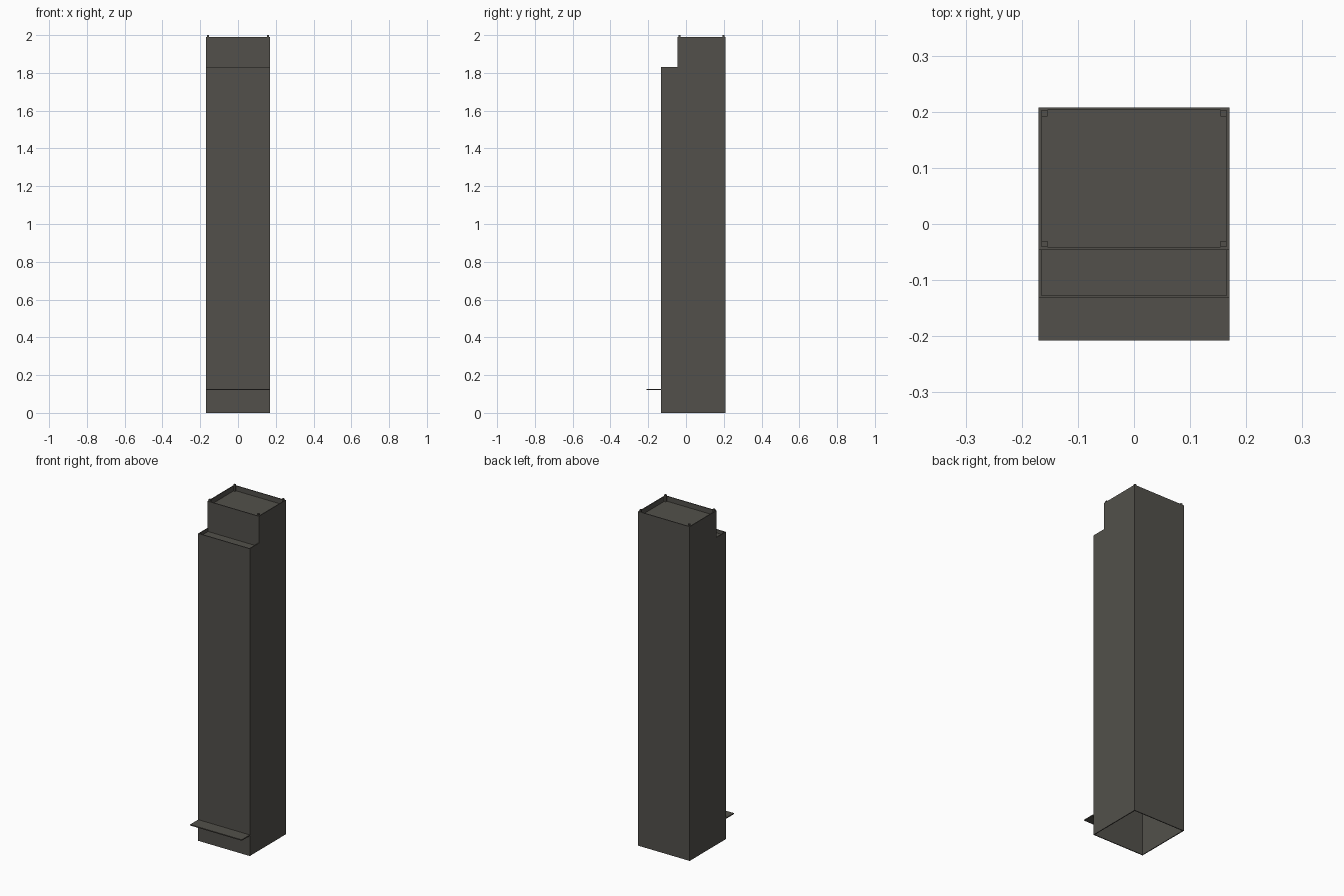
import bpy, bmesh

if "Cube" in bpy.data.objects:
    bpy.data.objects.remove(bpy.data.objects["Cube"])

W = 0.17                          # half width
T = 0.005                         # sheet thickness
YB, YF, YU = 0.208, -0.132, -0.046  # back, lower front, upper front
ZT, ZL = 1.99, 1.83               # top rim, ledge rim

mat = bpy.data.materials.new("dark_grey")
mat.diffuse_color = (0.085, 0.081, 0.070, 1)
mat.use_nodes = True
mat.node_tree.nodes["Principled BSDF"].inputs["Base Color"].default_value = mat.diffuse_color


def finish(name, bm):
    bmesh.ops.recalc_face_normals(bm, faces=bm.faces)
    me = bpy.data.meshes.new(name)
    bm.to_mesh(me)
    bm.free()
    me.materials.append(mat)
    ob = bpy.data.objects.new(name, me)
    bpy.context.collection.objects.link(ob)
    return ob


def box(name, x0, x1, y0, y1, z0, z1):
    bm = bmesh.new()
    bmesh.ops.create_cube(bm, size=1)
    for v in bm.verts:
        v.co.x = x1 if v.co.x > 0 else x0
        v.co.y = y1 if v.co.y > 0 else y0
        v.co.z = z1 if v.co.z > 0 else z0
    return finish(name, bm)


# Stepped side panels
profile = [(YF, 0), (YB, 0), (YB, ZT), (YU, ZT), (YU, ZL), (YF, ZL)]
for side, s in (("left", -1), ("right", 1)):
    bm = bmesh.new()
    face = bm.faces.new([bm.verts.new((s * W, y, z)) for y, z in profile])
    ext = bmesh.ops.extrude_face_region(bm, geom=[face])
    for v in ext["geom"]:
        if isinstance(v, bmesh.types.BMVert):
            v.co.x -= s * T
    finish(side + "_side_panel", bm)

# Front and back sheets between the sides
I = W - T
box("back_panel", -I, I, YB - T, YB, 0, ZT)
box("front_panel", -I, I, YF, YF + T, 0, ZL)
box("upper_front_panel", -I, I, YU, YU + T, ZL - 0.025, ZT)

# Recessed ledge and top; the bottom stays open
box("ledge_panel", -I, I, YF + T, YU + T, ZL - 0.025, ZL - 0.02)
box("top_panel", -I, I, YU + T, YB - T, ZT - 0.035, ZT - 0.03)

# Thin shelf low on the front
box("front_shelf", -W, W, -0.208, YF, 0.12, 0.126)

# Corner posts inside the top rim
P = 0.011
for s in (-1, 1):
    xa, xb = sorted((s * I, s * (I - P)))
    box("corner_post_front", xa, xb, YU + T, YU + T + P, ZT - 0.03, 2.0)
    box("corner_post_back", xa, xb, YB - T - P, YB - T, ZT - 0.03, 2.0)
